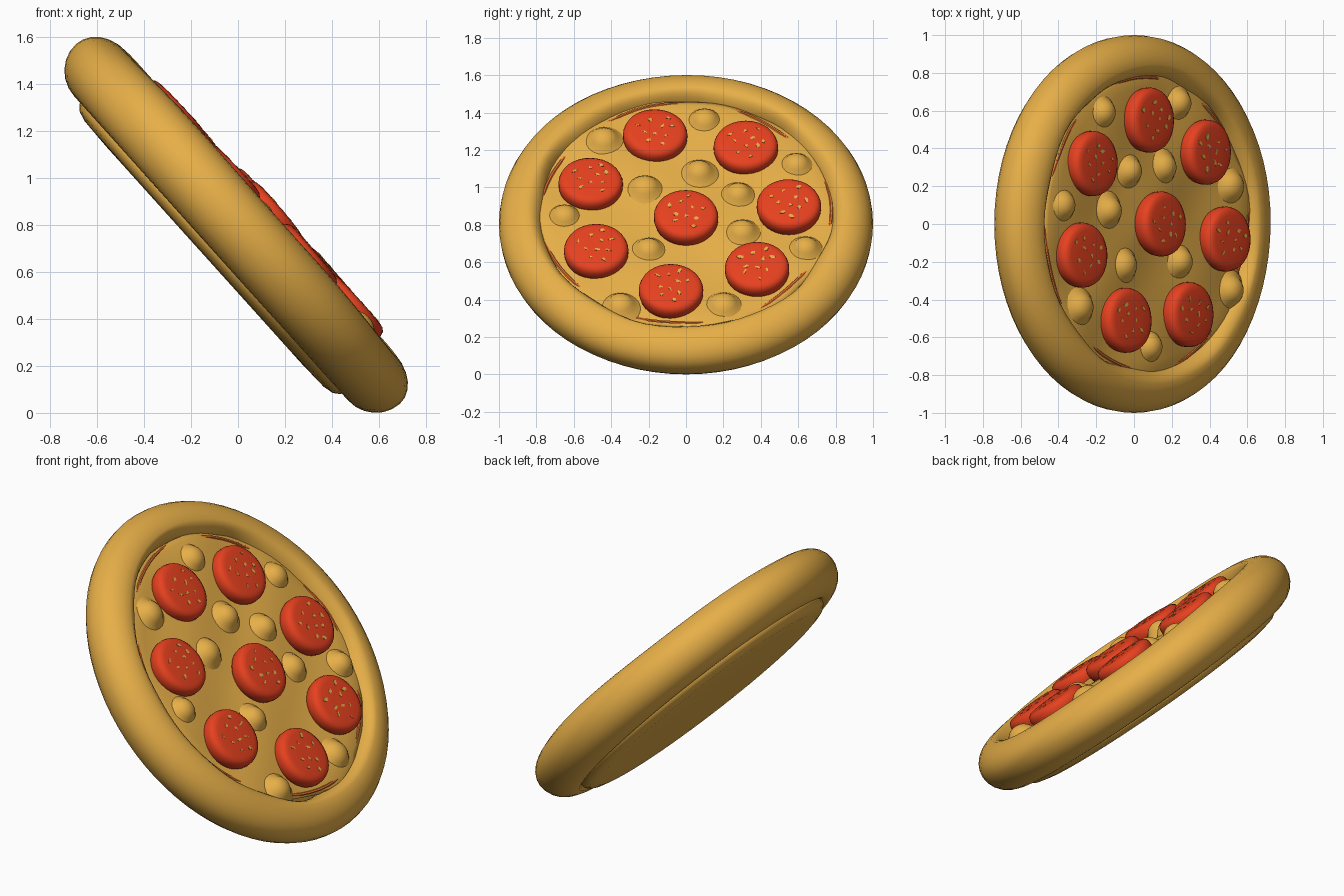
import bpy, math, random
from mathutils import Matrix

if "Cube" in bpy.data.objects:
    bpy.data.objects.remove(bpy.data.objects["Cube"])

random.seed(4)
# The pizza is modelled lying flat, then tipped up by this matrix
TILT = Matrix.Translation((0, 0, 0.805)) @ Matrix.Rotation(math.radians(48), 4, 'Y')
TAU = 2 * math.pi


def material(name, rgb):
    m = bpy.data.materials.new(name)
    m.diffuse_color = (*rgb, 1)
    m.use_nodes = True
    m.node_tree.nodes["Principled BSDF"].inputs["Base Color"].default_value = m.diffuse_color
    return m


DOUGH = material("golden dough", (0.80, 0.43, 0.065))
RED = material("pepperoni red", (0.82, 0.054, 0.014))
SAUCE = material("tomato sauce orange", (0.80, 0.17, 0.03))


def add(name, verts, faces, mat, local=Matrix.Identity(4), angle=40):
    me = bpy.data.meshes.new(name)
    me.from_pydata(verts, [], faces)
    me.transform(TILT @ local)
    me.materials.append(mat)
    ob = bpy.data.objects.new(name, me)
    bpy.context.collection.objects.link(ob)
    bpy.ops.object.select_all(action='DESELECT')
    ob.select_set(True)
    bpy.context.view_layer.objects.active = ob
    bpy.ops.object.shade_smooth_by_angle(angle=math.radians(angle))
    return ob


def spin(name, point, rows, segs, mat, closed=False, local=Matrix.Identity(4), angle=40):
    """Sweep rows round z; point(row, angle) gives (radius, height). Runs bottom-outside-top."""
    verts, faces = [], []
    for i in range(rows):
        for j in range(segs):
            a = TAU * j / segs
            r, h = point(i, a)
            verts.append((r * math.cos(a), r * math.sin(a), h))
    for i in range(rows if closed else rows - 1):
        k = (i + 1) % rows
        for j in range(segs):
            n = (j + 1) % segs
            faces.append((i * segs + j, i * segs + n, k * segs + n, k * segs + j))
    if not closed:
        faces.append(tuple(reversed(range(segs))))
        faces.append(tuple((rows - 1) * segs + j for j in range(segs)))
    return add(name, verts, faces, mat, local, angle)


# Puffy crust ring: round outside, lower and narrower on the inside, gently uneven
def crust_point(i, a):
    t = TAU * i / 24
    ends = math.cos(a) ** 2
    x, z = math.cos(t), math.sin(t)
    if x < 0:
        x *= 0.085 - 0.02 * ends + 0.008 * math.sin(7 * a) + 0.006 * math.sin(11 * a + 2)
    else:
        x *= 0.153 + 0.008 * ends
    if z > 0:
        z *= 0.146 - 0.016 * ends - 0.006 * math.cos(a) + 0.003 * math.sin(5 * a)
    else:
        z *= 0.155
    return 0.847 + 0.023 * ends + x, z


spin("crust", crust_point, 24, 72, DOUGH, closed=True, angle=60)

# Flat base showing under the crust
base = [(0.3, -0.197), (0.62, -0.197), (0.76, -0.193), (0.805, -0.182), (0.832, -0.16),
        (0.835, -0.13), (0.82, -0.09), (0.6, 0.0)]
spin("base", lambda i, a: base[i], len(base), 64, DOUGH, angle=60)


# Wavy melted cheese
def cheese_height(x, y):
    return 0.088 + 0.014 * math.sin(9 * x + 1) * math.sin(8 * y + 0.5)


def cheese_point(i, a):
    r = [0.76, 0.815, 0.81, 0.78, 0.72, 0.63, 0.54, 0.44, 0.33, 0.22, 0.11, 0.01][i]
    if i < 4:
        r += 0.008 * math.sin(6 * a) + 0.006 * math.sin(11 * a + 1)
    if i < 2:
        return r, 0.0 if i == 0 else 0.06
    drop = 0.008 if i == 2 else 0
    return r, cheese_height(r * math.cos(a), r * math.sin(a)) - drop


spin("cheese", cheese_point, 12, 72, DOUGH, angle=60)


# Thin sauce line that peeks out in places between cheese and crust
def sauce_point(i, a):
    t = TAU * i / 6
    r = 0.772 + 0.016 * math.cos(a) ** 2 + 0.008 * math.sin(4 * a + 1)
    h = cheese_height(r * math.cos(a), r * math.sin(a)) - 0.006 + 0.011 * math.sin(7 * a + 2.5)
    return r + 0.009 * math.cos(t), h + 0.006 * math.sin(t)


spin("sauce", sauce_point, 6, 72, SAUCE, closed=True)

# Cheese bubbles (position along slope, across)
bubbles = [(-.34, .59), (.26, .64), (-.66, .10), (-.29, .07), (-.13, .28), (.14, .30),
           (.67, .20), (-.52, -.44), (-.175, -.22), (.27, -.20), (.67, -.35), (.03, -.65)]
bump = [(0.115, 0.07), (0.092, 0.088), (0.076, 0.102), (0.062, 0.12), (0.046, 0.135),
        (0.026, 0.145), (0.006, 0.148)]
for u, v in bubbles:
    s = random.uniform(0.95, 1.1)
    spin("cheese_bubble", lambda i, a: (bump[i][0] * s, bump[i][1]), len(bump), 20, DOUGH,
         local=Matrix.Translation((u, v, 0)), angle=60)

# Pepperoni slices (along slope, across, lift) with cheese flecks on top
slices = [(-.535, -.165, 0), (-.45, .32, 0), (-.186, -.51, 0), (-.015, .55, .012),
          (.07, 0, .02), (.302, -.48, .008), (.435, .38, .012), (.59, -.08, .01)]
disc = [(0.150, 0.05), (0.165, 0.07), (0.172, 0.095), (0.172, 0.122), (0.165, 0.141),
        (0.150, 0.152), (0.128, 0.156), (0.06, 0.158)]
for u, v, lift in slices:
    place = (Matrix.Translation((u, v, 0.1 + lift))
             @ Matrix.Rotation(random.uniform(-0.04, 0.04), 4, 'X')
             @ Matrix.Rotation(random.uniform(-0.03, 0.03), 4, 'Y')
             @ Matrix.Translation((0, 0, -0.1)))
    spin("pepperoni", lambda i, a: disc[i], len(disc), 32, RED, local=place)
    verts, faces = [], []
    for k in range(10):
        a, d = k * 2.4 + random.uniform(-0.3, 0.3), 0.115 * math.sqrt((k + 0.6) / 10)
        n = random.choice((3, 4, 5))
        w, l, turn = random.uniform(0.006, 0.013), random.uniform(0.013, 0.021), random.uniform(0, 6)
        for h in (0.154, 0.159):
            for j in range(n):
                b = TAU * j / n
                x, y = l * math.cos(b), w * math.sin(b)
                verts.append((d * math.cos(a) + x * math.cos(turn) - y * math.sin(turn),
                              d * math.sin(a) + x * math.sin(turn) + y * math.cos(turn), h))
        s = len(verts) - 2 * n
        faces.append(tuple(s + n + j for j in range(n)))
        faces += [(s + j, s + (j + 1) % n, s + n + (j + 1) % n, s + n + j) for j in range(n)]
    add("cheese_flecks", verts, faces, DOUGH, place)
